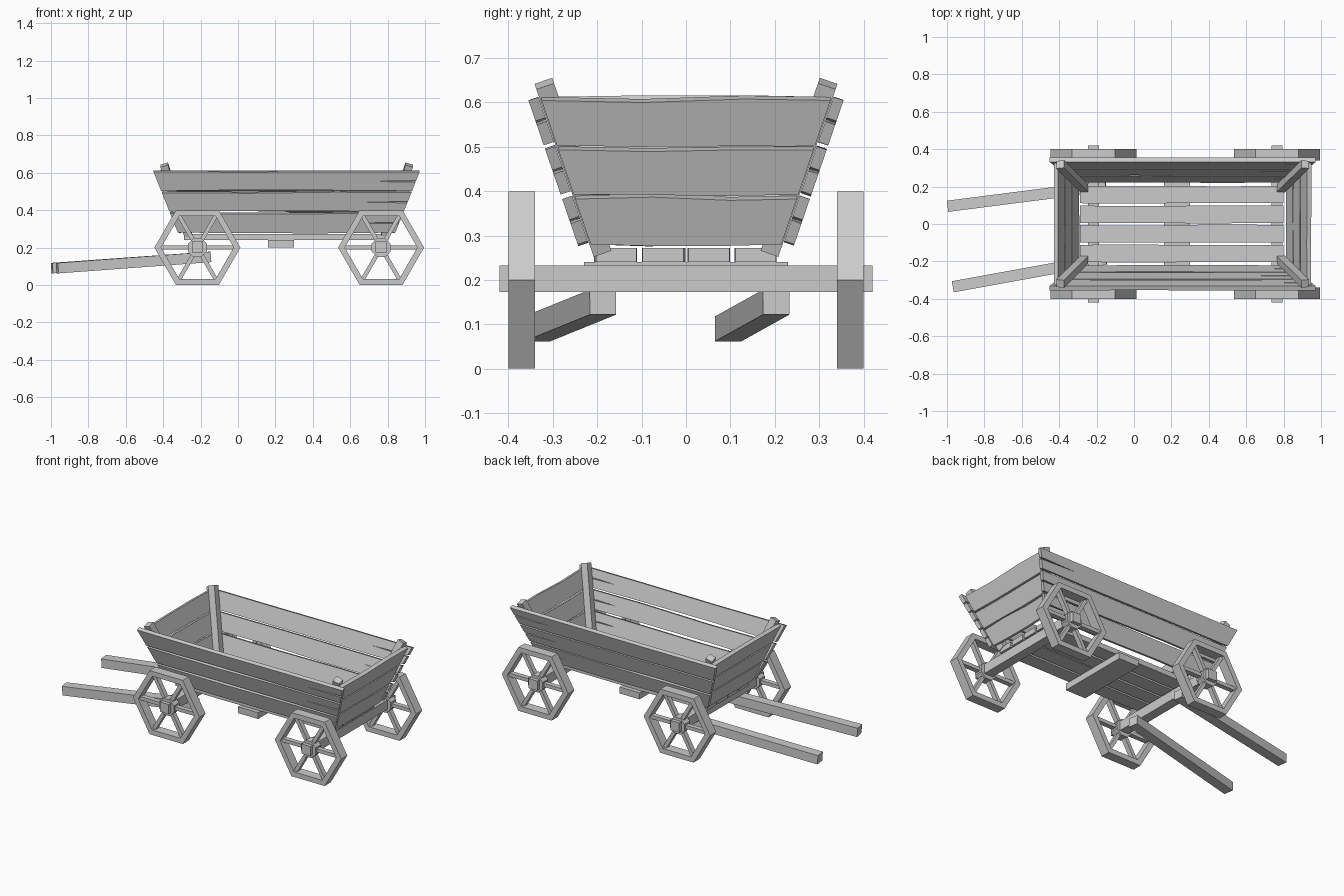
import bpy, bmesh, math, random
from mathutils import Vector, Matrix

if "Cube" in bpy.data.objects:
    bpy.data.objects.remove(bpy.data.objects["Cube"])

random.seed(4)
CX = 0.26                       # middle of the cart body along x


def finish(bm, name):
    bmesh.ops.recalc_face_normals(bm, faces=bm.faces[:])
    me = bpy.data.meshes.new(name)
    bm.to_mesh(me)
    bm.free()
    ob = bpy.data.objects.new(name, me)
    bpy.context.collection.objects.link(ob)
    return ob


def add_bar(bm, a, b, w, h, hint=(0, 0, 1)):
    """Rectangular bar from a to b; h is measured along the hint direction."""
    a, b = Vector(a), Vector(b)
    d = (b - a).normalized()
    s = Vector(hint).cross(d).normalized()
    t = d.cross(s)
    m = Matrix((s * w, t * h, d * (b - a).length)).transposed().to_4x4()
    m.translation = (a + b) / 2
    bmesh.ops.create_cube(bm, size=1, matrix=m)


def bar(name, *args):
    bm = bmesh.new()
    add_bar(bm, *args)
    return finish(bm, name)


def extrude(bm, face, vec):
    r = bmesh.ops.extrude_face_region(bm, geom=[face])
    vs = [g for g in r["geom"] if isinstance(g, bmesh.types.BMVert)]
    bmesh.ops.translate(bm, verts=vs, vec=vec)


def board(name, p0, p1, p2, p3, thick, crack=0.0):
    """Rough plank over corners p0-p1 (lower edge), p2-p3 (upper edge, reversed)."""
    p0, p1, p2, p3 = map(Vector, (p0, p1, p2, p3))
    j = lambda: random.uniform(-0.05, 0.05)
    uv = [(0, 0), (0.3, j()), (0.65, j()), (1, 0)]
    if crack:                   # thin split running in from one end
        uv += [(1, 0.46), (1 - crack, 0.5), (1, 0.54)]
    uv += [(1, 1), (0.7, 1 + j()), (0.35, 1 + j()), (0, 1)]
    n = (p1 - p0).cross(p3 - p0).normalized() * thick
    bm = bmesh.new()
    vs = [bm.verts.new(p0.lerp(p1, u).lerp(p3.lerp(p2, u), v) - n / 2) for u, v in uv]
    extrude(bm, bm.faces.new(vs), n)
    return finish(bm, name)


# sloping body: half-width and half-length of the posts at height z
def post_y(z):
    return 0.19 + 0.342 * (z - 0.265)


def post_x(z):
    return 0.525 + 0.345 * (z - 0.265)


def side_end(z):
    return 0.58 + 0.40 * (z - 0.28)


# corner posts
for sx in (-1, 1):
    for sy in (-1, 1):
        ends = [(CX + sx * post_x(z), sy * post_y(z), z) for z in (0.265, 0.642)]
        bar("corner_post", ends[0], ends[1], 0.042, 0.042, (1, 0, 0))

# side and end boards, three rows
for row, (z0, z1) in enumerate(((0.284, 0.386), (0.396, 0.497), (0.507, 0.608))):
    for s in (-1, 1):
        y0, y1 = s * (post_y(z0) + 0.036), s * (post_y(z1) + 0.036)
        e0, e1 = side_end(z0), side_end(z1)
        board("side_board", (CX - e0, y0, z0), (CX + e0, y0, z0),
              (CX + e1, y1, z1), (CX - e1, y1, z1), 0.024, 0.18)
        x0, x1 = CX + s * (post_x(z0) + 0.033), CX + s * (post_x(z1) + 0.033)
        w0, w1 = post_y(z0) + 0.018, post_y(z1) + 0.018
        board("end_board", (x0, -w0, z0), (x0, w0, z0),
              (x1, w1, z1), (x1, -w1, z1), 0.024)

# floor planks
for yc in (-0.157, -0.052, 0.052, 0.157):
    board("floor_plank", (-0.29, yc - 0.046, 0.256), (0.80, yc - 0.046, 0.256),
          (0.80, yc + 0.046, 0.256), (-0.29, yc + 0.046, 0.256), 0.032)

# cross beam under the floor
bar("cross_beam", (0.23, -0.23, 0.22), (0.23, 0.23, 0.22), 0.14, 0.04)

# wheels and axles
R, RIM, W = 0.23, 0.036, 0.06


def wheel(x, yc):
    bm = bmesh.new()
    c = Vector((x, yc, 0.2))

    def pt(k, r, y):
        a = k * math.pi / 3
        return c + Vector((r * math.cos(a), y, r * math.sin(a)))

    loops = [[bm.verts.new(pt(k, r, y)) for k in range(6)]
             for r, y in ((R, -W / 2), (R, W / 2), (R - RIM, W / 2), (R - RIM, -W / 2))]
    for i in range(4):
        a, b = loops[i], loops[(i + 1) % 4]
        for k in range(6):
            n = (k + 1) % 6
            bm.faces.new((a[k], a[n], b[n], b[k]))
    for k in range(6):
        add_bar(bm, pt(k, 0.03, 0), pt(k, R - RIM + 0.008, 0), 0.022, 0.03, (0, 1, 0))
    m = (Matrix.Translation(c) @ Matrix.Rotation(math.pi / 2, 4, 'X')
         @ Matrix.Rotation(math.pi / 8, 4, 'Z'))
    bmesh.ops.create_cone(bm, cap_ends=True, segments=8, radius1=0.055, radius2=0.055,
                          depth=W - 0.006, matrix=m)
    finish(bm, "wheel")


for x in (-0.217, 0.765):
    bar("axle", (x, -0.42, 0.203), (x, 0.42, 0.203), 0.06, 0.06)
    for y in (-0.37, 0.37):
        wheel(x, y)

# pulling shafts
bar("shaft_left", (-0.15, 0.203, 0.15), (-0.995, 0.095, 0.09), 0.06, 0.056)
bar("shaft_right", (-0.15, -0.187, 0.15), (-0.967, -0.335, 0.09), 0.06, 0.056)
